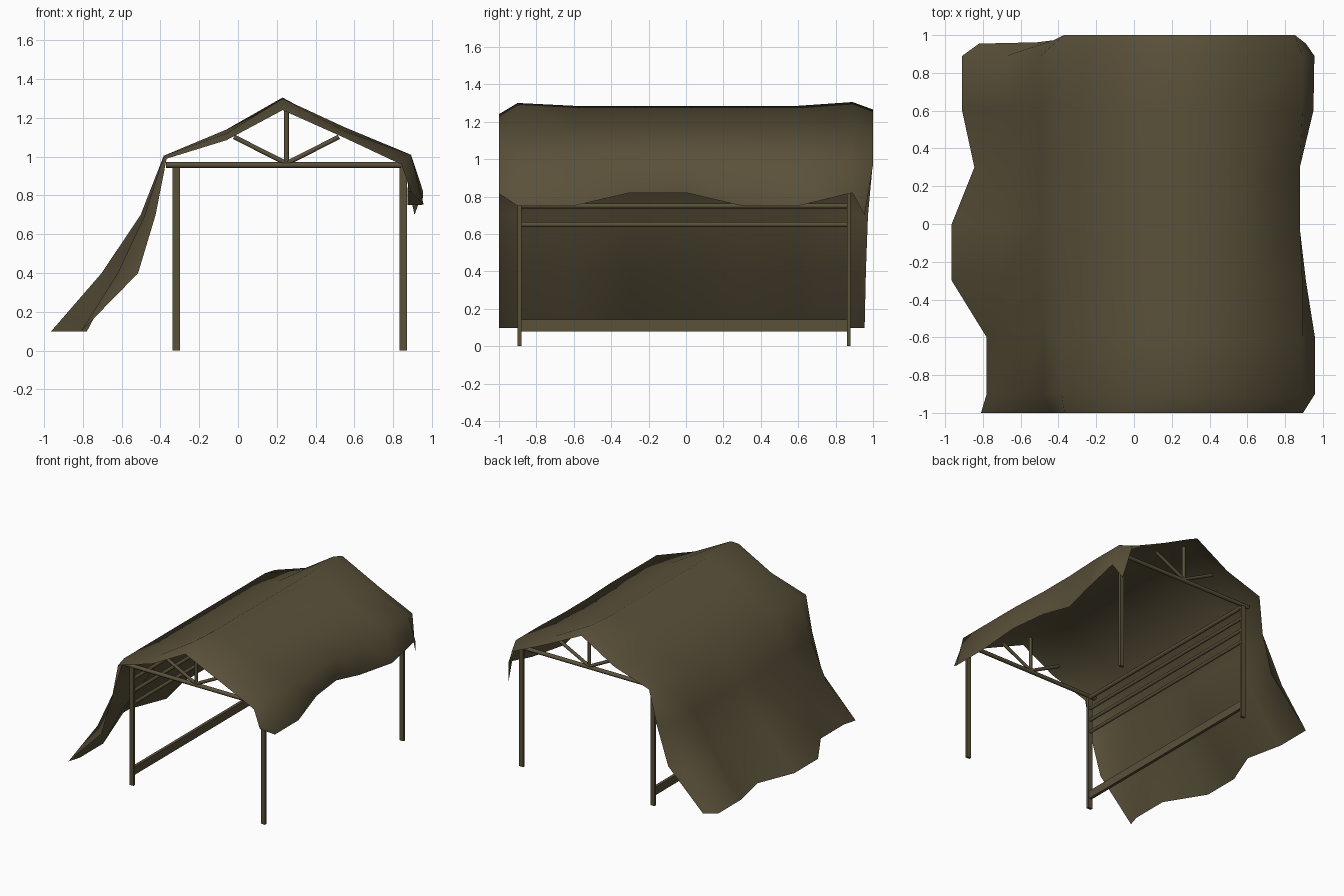
import bpy, bmesh, math
from mathutils import Vector

if "Cube" in bpy.data.objects:
    bpy.data.objects.remove(bpy.data.objects["Cube"])

mat = bpy.data.materials.new("olive_drab")
mat.diffuse_color = (0.102, 0.082, 0.042, 1)
mat.use_nodes = True
mat.node_tree.nodes["Principled BSDF"].inputs["Base Color"].default_value = mat.diffuse_color


def finish(name, bm, angle):
    me = bpy.data.meshes.new(name)
    bm.to_mesh(me)
    bm.free()
    ob = bpy.data.objects.new(name, me)
    bpy.context.collection.objects.link(ob)
    me.materials.append(mat)
    bpy.ops.object.select_all(action='DESELECT')
    ob.select_set(True)
    bpy.context.view_layer.objects.active = ob
    bpy.ops.object.shade_smooth_by_angle(angle=math.radians(angle))
    return ob


def bar(name, a, b, w, d, sides=4):
    """Beam from a to b, w wide in the frame plane and d deep; square or round."""
    a, b = Vector(a), Vector(b)
    t = (b - a).normalized()
    side = Vector((1, 0, 0)) if abs(t.y) > 0.9 else Vector((0, 1, 0))
    up = t.cross(side)
    r = 0.5 / math.cos(math.pi / sides)
    bm = bmesh.new()
    ends = []
    for p in (a, b):
        ring = []
        for i in range(sides):
            g = math.tau * (i + 0.5) / sides
            ring.append(bm.verts.new(p + up * w * r * math.cos(g) + side * d * r * math.sin(g)))
        ends.append(ring)
    for i in range(sides):
        k = (i + 1) % sides
        bm.faces.new((ends[0][i], ends[0][k], ends[1][k], ends[1][i]))
    bm.faces.new(ends[0][::-1])
    bm.faces.new(ends[1])
    bmesh.ops.recalc_face_normals(bm, faces=bm.faces)
    return finish(name, bm, 60)


XL, XR, YF, YB = -0.318, 0.852, -0.89, 0.87

# Posts and end trusses
for end, y in (("front", YF), ("back", YB)):
    for side, x in (("left", XL), ("right", XR)):
        bar(f"{end}_{side}_post", (x, y, 0), (x, y, 0.96), 0.037, 0.02)
    bar(f"{end}_tie_beam", (-0.37, y, 0.957), (0.84, y, 0.957), 0.029, 0.032, 8)
    bar(f"{end}_king_post", (0.25, y, 0.96), (0.25, y, 1.24), 0.024, 0.024, 8)
    for side, x in (("left", -0.02), ("right", 0.52)):
        bar(f"{end}_{side}_strut", (0.25, y, 0.965), (x, y, 1.102), 0.024, 0.024, 8)

# Long side rails
for i, z in enumerate((0.65, 0.75, 0.85)):
    bar(f"left_rail_{i}", (XL, YF, z), (XL, YB, z), 0.026, 0.026, 8)
bar("left_top_rail", (XL, YF, 0.945), (XL, YB, 0.945), 0.032, 0.032, 8)
bar("left_bottom_board", (XL, YF, 0.11), (XL, YB, 0.11), 0.064, 0.024)
bar("right_top_rail", (XR, YF, 0.945), (XR, YB, 0.945), 0.026, 0.026, 8)

# Draped canvas: y, left hem x, right hem x, right hem z, ridge z, mid roof sag, eave sag
rows = [(-1.0, -0.81, 0.895, 0.815, 1.24, 0.055, 0.05),
        (-0.9, -0.78, 0.958, 0.75, 1.30, 0.02, 0),
        (-0.6, -0.78, 0.958, 0.75, 1.285, 0, 0),
        (-0.3, -0.965, 0.91, 0.82, 1.285, 0, 0),
        (0.0, -0.965, 0.875, 0.82, 1.285, 0, 0),
        (0.3, -0.845, 0.875, 0.75, 1.285, 0, 0),
        (0.6, -0.91, 0.95, 0.75, 1.285, 0, 0),
        (0.89, -0.91, 0.955, 0.82, 1.305, 0.02, 0),
        (1.0, -0.82, 0.91, 0.70, 1.265, 0.045, 0.04)]
bm = bmesh.new()
grid = []
for y, hl, hr, zr, ridge, sag, eave in rows:
    k = hl + 0.78
    drop = 0.045 if y == 1.0 else 0     # back corners pull inwards
    # the drape bellies out between its two tucked ends
    low, high = (-0.515, -0.425) if abs(y) == 1 else (-0.62 + 0.45 * k, -0.48 + 0.12 * k)
    prof = [(hl, y - drop, 0.098),
            (low, y - drop * 0.85, 0.4),
            (high, y - drop * 0.6, 0.7),
            (-0.383 + eave * 0.3, y, 1.005 - eave * 0.3),
            (-0.06, y, 1.14 - sag),
            (0.23, y, ridge),
            (0.55, y, 1.152 - sag),
            (min(0.892, hr + 0.003) - eave, y, 1.01 - eave),
            (hr, y - drop, zr)]
    grid.append([bm.verts.new(p) for p in prof])
for r0, r1 in zip(grid, grid[1:]):
    for i in range(len(r0) - 1):
        bm.faces.new((r0[i], r0[i + 1], r1[i + 1], r1[i]))
for f in bm.faces:
    f.normal_update()
if sum(f.normal.z for f in bm.faces) < 0:
    bmesh.ops.reverse_faces(bm, faces=bm.faces)
finish("canvas_canopy", bm, 100)
